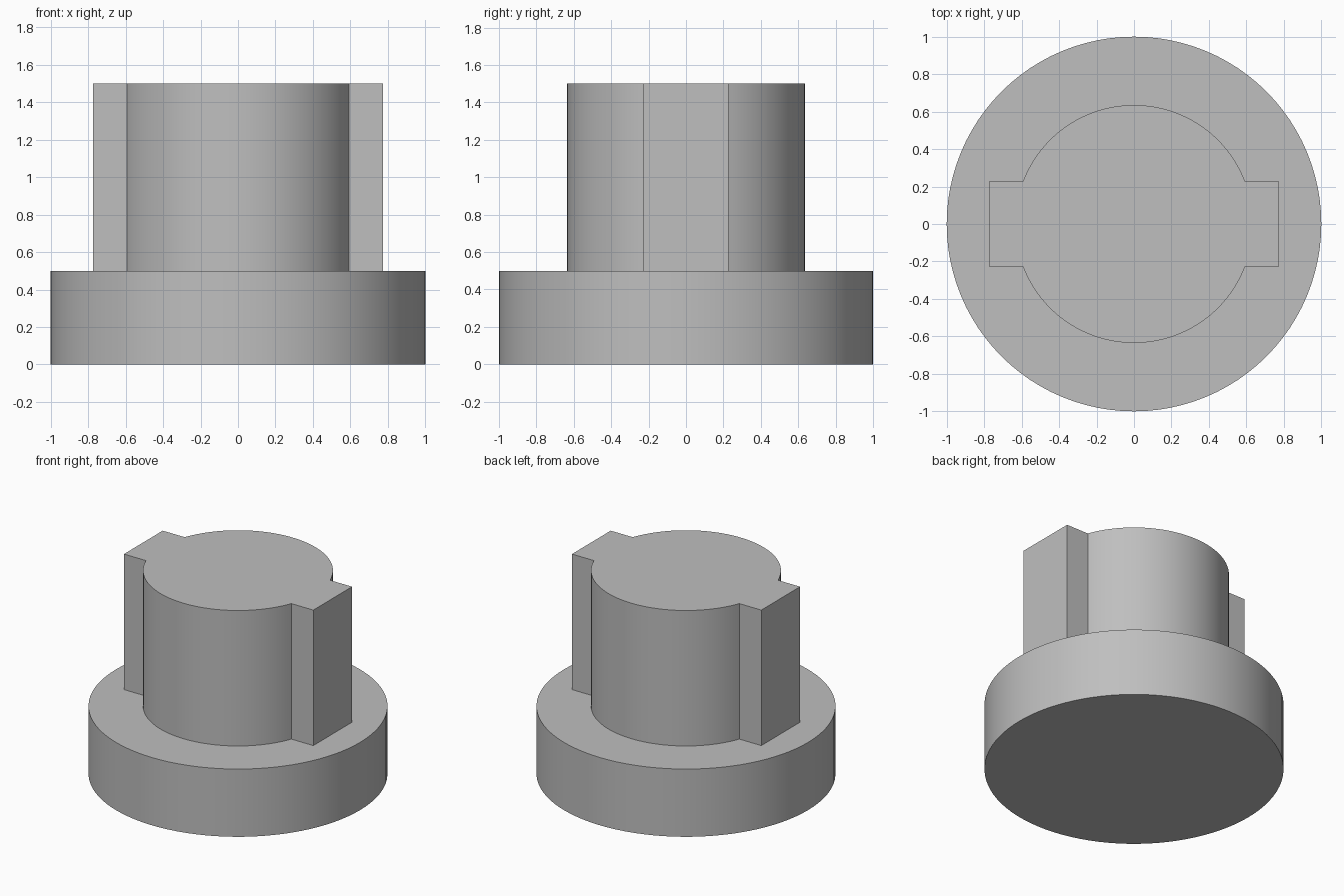
import bpy
import bmesh
from math import asin, cos, sin, pi, radians

cube = bpy.data.objects.get("Cube")
if cube:
    bpy.data.objects.remove(cube, do_unlink=True)

grey = bpy.data.materials.new("plain grey")
grey.use_nodes = True
colour = (0.52, 0.52, 0.52, 1)
grey.diffuse_color = colour
grey.node_tree.nodes["Principled BSDF"].inputs["Base Color"].default_value = colour


def arc(radius, start, end, steps):
    return [(radius * cos(start + (end - start) * i / steps),
             radius * sin(start + (end - start) * i / steps)) for i in range(steps + 1)]


def extrude_outline(name, outline, bottom, top):
    """Solid prism from a counter-clockwise outline."""
    bm = bmesh.new()
    base = bm.faces.new([bm.verts.new((x, y, bottom)) for x, y in outline])
    result = bmesh.ops.extrude_face_region(bm, geom=[base], use_keep_orig=True)
    raised = [v for v in result["geom"] if isinstance(v, bmesh.types.BMVert)]
    bmesh.ops.translate(bm, verts=raised, vec=(0, 0, top - bottom))
    bmesh.ops.recalc_face_normals(bm, faces=bm.faces)
    mesh = bpy.data.meshes.new(name)
    bm.to_mesh(mesh)
    bm.free()
    mesh.materials.append(grey)
    obj = bpy.data.objects.new(name, mesh)
    bpy.context.collection.objects.link(obj)
    bpy.ops.object.select_all(action="DESELECT")
    obj.select_set(True)
    bpy.context.view_layer.objects.active = obj
    bpy.ops.object.shade_smooth_by_angle(angle=radians(20))
    return obj


# Round base flange
base_height = 0.5
extrude_outline("base_flange", arc(1, 0, 2 * pi, 96)[:-1], 0, base_height)

# Round stem with a rectangular key on each side
stem_radius, key_reach, key_half = 0.635, 0.773, 0.226
key_angle = asin(key_half / stem_radius)
half = [(key_reach, -key_half), (key_reach, key_half)]
half += arc(stem_radius, key_angle, pi - key_angle, 48)
outline = half + [(-x, -y) for x, y in half]
extrude_outline("keyed_stem", outline, base_height, 1.5)
